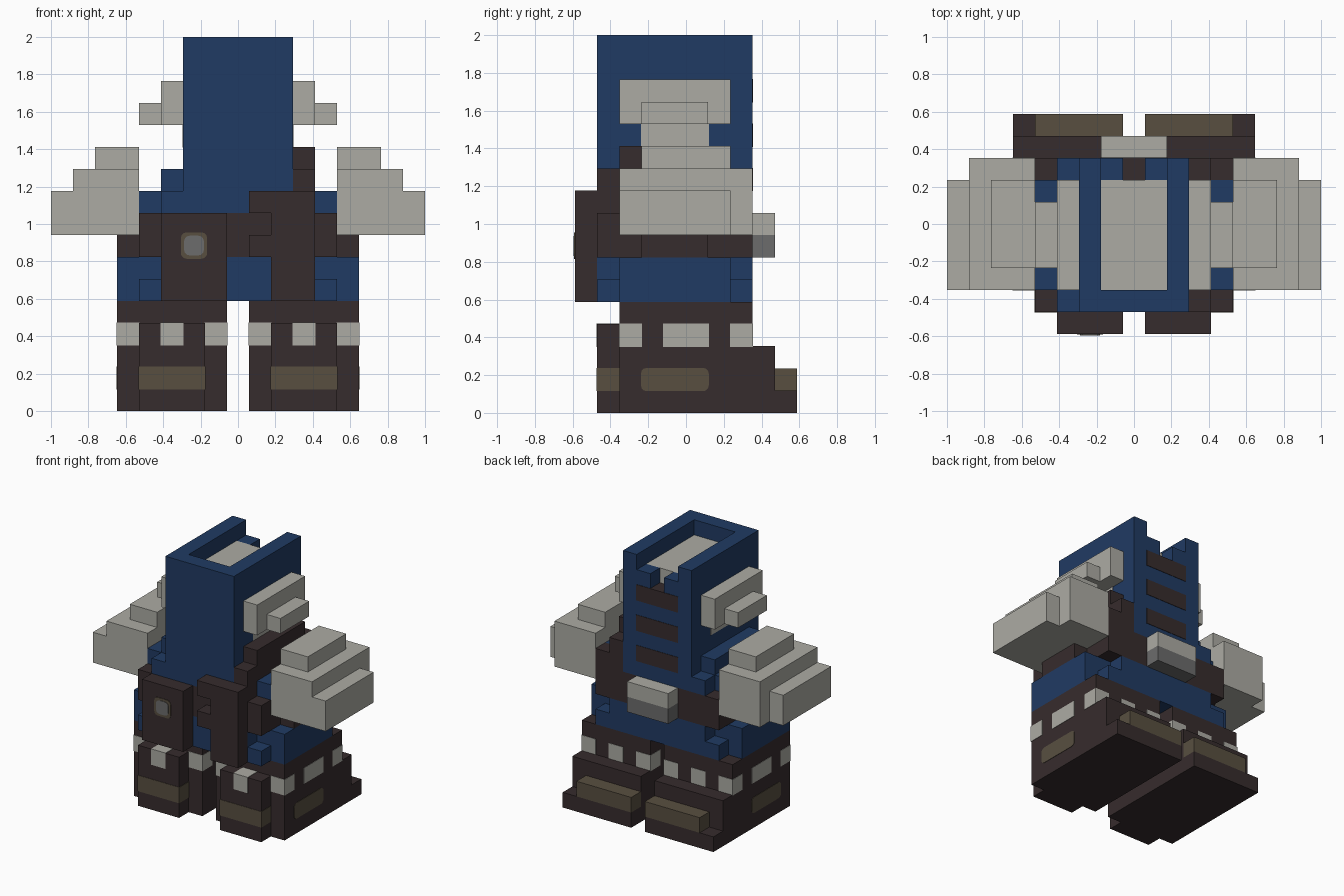
import bpy
import bmesh
from mathutils import Vector

old = bpy.data.objects.get("Cube")
if old:
    bpy.data.objects.remove(old, do_unlink=True)

U = 2 / 17      # edge length of one block
SKIN = 0.003    # how far painted blocks stand proud


def material(name, r, g, b):
    m = bpy.data.materials.new(name)
    m.use_nodes = True
    m.diffuse_color = (r, g, b, 1)
    m.node_tree.nodes["Principled BSDF"].inputs["Base Color"].default_value = (r, g, b, 1)
    return m


BLUE = material("navy blue", .0144, .043, .125)
BROWN = material("dark brown", .037, .025, .026)
GREY = material("light grey", .413, .407, .371)
OLIVE = material("olive brown", .098, .078, .051)
STEEL = material("steel grey", .15, .15, .15)


def add_box(bm, box, grow=0.0, round_axis=None):
    """Box given in block units: x, x, y, y, z, z."""
    x0, x1, y0, y1, z0, z1 = [v * U for v in box]
    lo = Vector((x0, y0, z0)) - Vector((grow,) * 3)
    hi = Vector((x1, y1, z1)) + Vector((grow,) * 3)
    verts = bmesh.ops.create_cube(bm, size=1)["verts"]
    for v in verts:
        v.co = (lo + hi) / 2 + v.co * (hi - lo)
    if round_axis is not None:
        edges = {e for v in verts for e in v.link_edges}
        along = [e for e in edges
                 if abs((e.verts[0].co - e.verts[1].co).normalized()[round_axis]) > .9]
        bmesh.ops.bevel(bm, geom=along, offset=.03, segments=3, profile=.5, affect='EDGES')


def part(name, mat, boxes, both=False, grow=0.0, round_axis=None):
    """One object from several boxes, optionally repeated on the other side."""
    bm = bmesh.new()
    for b in boxes:
        add_box(bm, b, grow, round_axis)
        if both:
            add_box(bm, (-b[1], -b[0], *b[2:]), grow, round_axis)
    bmesh.ops.recalc_face_normals(bm, faces=bm.faces)
    mesh = bpy.data.meshes.new(name)
    bm.to_mesh(mesh)
    bm.free()
    mesh.materials.append(mat)
    obj = bpy.data.objects.new(name, mesh)
    bpy.context.collection.objects.link(obj)
    return obj


# Boots: main block, front toe, stepped heel
part("boots", BROWN, [
    (.5, 5.5, -3, 3, 0, 5),
    (1.5, 4.5, -4, -3, 0, 4),
    (.5, 5.5, 3, 4, 0, 3),
    (.5, 5.5, 4, 5, 0, 1),
], both=True)
part("heel_blocks", OLIVE, [(.5, 4.5, 4, 5, 1, 2)], both=True)
part("toe_bands", OLIVE, [(1.5, 4.5, -4, -3, 1, 2)], both=True, grow=SKIN)
part("boot_side_patches", OLIVE, [(5, 5.5, -2, 1, 1, 2)], both=True,
     grow=SKIN, round_axis=0)

# Light studs around the boot cuffs
studs = [(2.5, 3.5, -4, -3, 3, 4), (2.5, 3.5, 2, 3, 3, 4), (4.5, 5.5, -1, 1, 3, 4)]
for x in (.5, 4.5):
    for y in (-3, 2):
        studs.append((x, x + 1, y, y + 1, 3, 4))
part("boot_studs", GREY, studs, both=True, grow=SKIN)

# Hips and belt
part("hips", BLUE, [
    (-5.5, 5.5, -3, 2, 5, 7),
    (-4.5, 4.5, -4, 3, 5, 6),
    (-3.5, 3.5, -4, 3, 6, 7),
])
part("belt", BROWN, [
    (-4.5, 4.5, -4, 3, 7, 9),
    (-5.5, 5.5, -2, 1, 7, 8),
])

# Hanging strips in front of the belt
part("right_strip", BROWN, [(-3.5, -.5, -5, -4, 5, 9)])
part("left_strip", BROWN, [
    (1.5, 3.5, -5, -4, 5, 10),
    (.5, 1.5, -5, -4, 9, 10),
    (.5, 1.5, -5, -4, 7, 8),
])
part("buckle_rim", OLIVE, [(-2.6, -1.4, -5.03, -4.9, 6.92, 8.12)], round_axis=1)
part("buckle_center", STEEL, [(-2.45, -1.55, -5.06, -4.9, 7.07, 7.97)], round_axis=1)

# Pouch on the back of the belt
part("pouch_top", GREY, [(-1.5, 1.5, 3, 4, 8, 9)])
part("pouch_base", STEEL, [(-1.5, 1.5, 3, 4, 7, 8)])

# Stepped shoulders
part("shoulders", BLUE, [
    (-4.5, 4.5, -3, 2, 9, 10),
    (-3.5, 2.5, -4, 3, 9, 10),
    (-3.5, 2.5, -3, 2, 10, 11),
])

# Sash over the left shoulder
part("sash", BROWN, [
    (2.5, 3.5, -4, -3, 9, 11),
    (2.5, 3.5, -3, 2, 10, 12),
    (2.5, 3.5, 2, 3, 9, 11),
    (3.5, 4.5, 2, 3, 9, 10),
])

# Tall hood, open at the top and notched at the back
part("hood", BLUE, [
    (-2.5, 2.5, -4, 3, 9, 15),
    (-2.5, 2.5, -4, -3, 15, 17),
    (-2.5, -1.5, -3, 3, 15, 17),
    (1.5, 2.5, -3, 3, 15, 17),
    (-1.5, -.5, 2, 3, 15, 16),
    (.5, 1.5, 2, 3, 15, 16),
])
part("hood_filling", GREY, [(-1.5, 1.5, -3, 2, 15, 16)])
part("back_stripes", BROWN,
     [(-1.5, 1.5, 2.5, 3, z, z + 1) for z in (10, 12, 14)], grow=SKIN)
part("notch_floor", BROWN, [(-.5, .5, 2, 3, 14.5, 15)], grow=SKIN)

# Ears and the pale patch below them
part("ears", GREY, [
    (2.5, 3.5, -3, 2, 13, 15),
    (3.5, 4.5, -2, 1, 13, 14),
], both=True)
part("cheek_patches", GREY, [(2, 2.5, -2, 1, 12, 13)], both=True, grow=SKIN)

# Large stepped hands
part("hands", GREY, [
    (4.5, 8.5, -3, 2, 8, 10),
    (4.5, 7.5, -3, 3, 8, 11),
    (4.5, 6.5, -2, 2, 11, 12),
], both=True)
